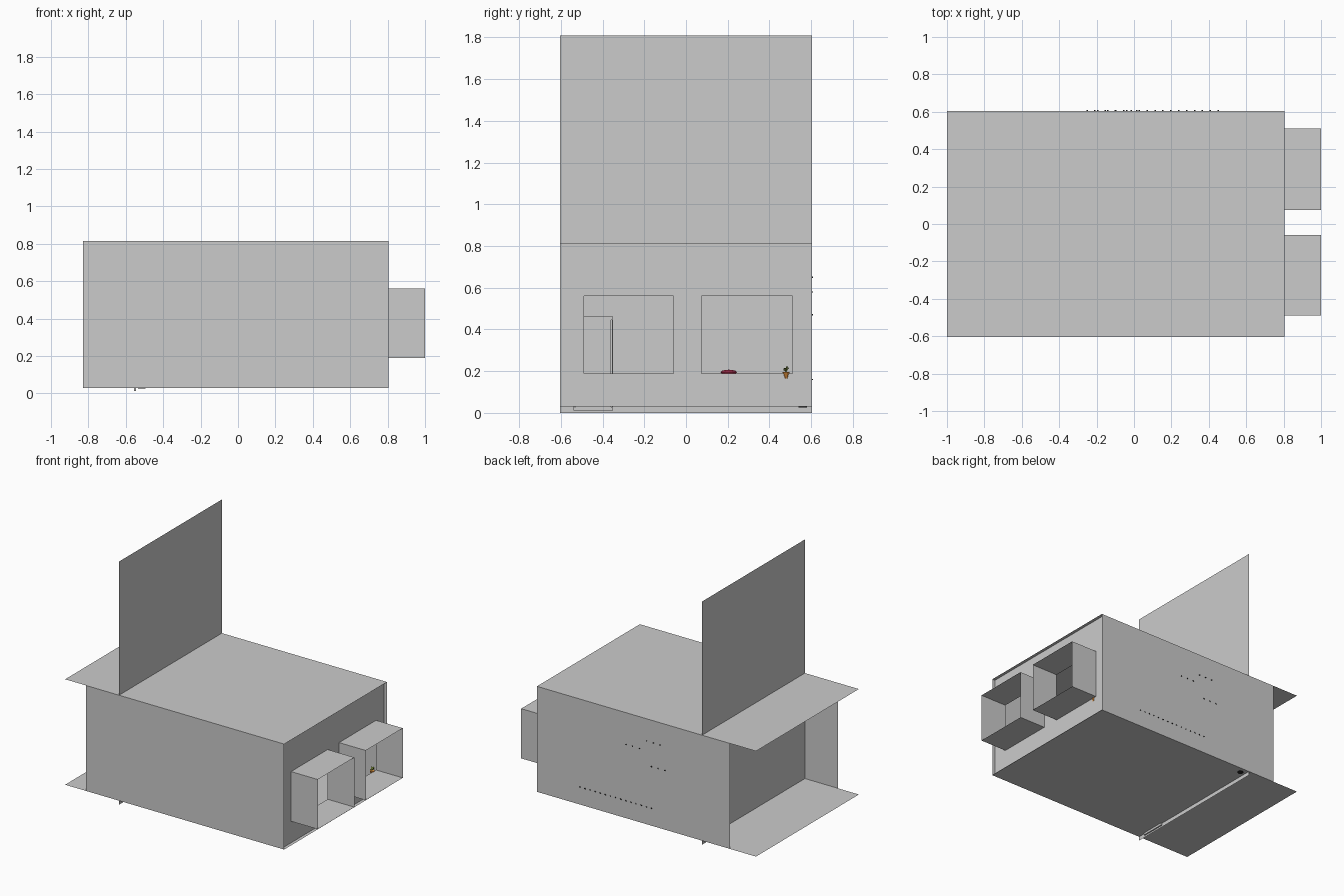
import bpy, bmesh, math, random

if "Cube" in bpy.data.objects:
    bpy.data.objects.remove(bpy.data.objects["Cube"])
random.seed(3)


def mat(name, color):
    m = bpy.data.materials.new(name)
    m.diffuse_color = (*color, 1)
    m.use_nodes = True
    m.node_tree.nodes["Principled BSDF"].inputs["Base Color"].default_value = m.diffuse_color
    return m


red, green = mat("red", (0.5, 0.03, 0.08)), mat("leaf_green", (0.3, 0.4, 0.06))
dark, orange = mat("dark", (0.02, 0.02, 0.02)), mat("orange", (0.8, 0.3, 0.05))
white = mat("white", (0.95, 0.95, 0.95))


def mesh_object(name, bm, material=None):
    me = bpy.data.meshes.new(name)
    bm.to_mesh(me)
    bm.free()
    ob = bpy.data.objects.new(name, me)
    bpy.context.collection.objects.link(ob)
    if material:
        me.materials.append(material)
    return ob


def quads(name, faces, material=None):
    bm = bmesh.new()
    for f in faces:
        bm.faces.new([bm.verts.new(p) for p in f])
    bmesh.ops.remove_doubles(bm, verts=bm.verts, dist=1e-5)
    return mesh_object(name, bm, material)


def level(x0, x1, y0, y1, z):
    return [(x0, y0, z), (x1, y0, z), (x1, y1, z), (x0, y1, z)]


def across(x, y0, y1, z0, z1):
    return [(x, y0, z0), (x, y1, z0), (x, y1, z1), (x, y0, z1)]


def along(y, x0, x1, z0, z1):
    return [(x0, y, z0), (x1, y, z0), (x1, y, z1), (x0, y, z1)]


def box(name, x0, x1, y0, y1, z0, z1, material=None):
    bm = bmesh.new()
    bmesh.ops.create_cube(bm, size=1)
    for v in bm.verts:
        v.co.x = x0 if v.co.x < 0 else x1
        v.co.y = y0 if v.co.y < 0 else y1
        v.co.z = z0 if v.co.z < 0 else z1
    return mesh_object(name, bm, material)


def cylinder(name, x, y, z0, z1, r0, r1, n=12, material=None):
    bm = bmesh.new()
    bmesh.ops.create_cone(bm, cap_ends=True, segments=n, radius1=r0, radius2=r1, depth=z1 - z0)
    bmesh.ops.translate(bm, verts=bm.verts, vec=(x, y, (z0 + z1) / 2))
    return mesh_object(name, bm, material)


W, FLOOR, CEIL = 0.605, 0.03, 0.815
XW, XE, X1 = 0.78, 0.804, 1.0
Z0, Z1 = 0.19, 0.56
bays = [(-0.49, -0.06), (0.075, 0.51)]

# Room shell of thin sheets
quads("floor", [level(-1, XE, -W, W, FLOOR)])
quads("ceiling", [level(-1, XE, -W, W, CEIL)])
quads("front_wall", [along(-W, -0.83, XE, FLOOR, CEIL)])
quads("back_wall", [along(W, -0.785, XE, FLOOR, CEIL)])
quads("tall_partition", [across(-0.556, -W, W, 0, 1.81)])

# End wall with two window openings
ys = [-W, bays[0][0], bays[0][1], bays[1][0], bays[1][1], W]
faces = []
for i in range(5):
    for j, (a, b) in enumerate(((FLOOR, Z0), (Z0, Z1), (Z1, CEIL))):
        if not (j == 1 and i in (1, 3)):
            faces.append(across(XW, ys[i], ys[i + 1], a, b))
quads("window_wall", faces)

# Open window bays
for i, (a, b) in enumerate(bays):
    quads(f"window_bay_{i + 1}", [along(a, XW, X1, Z0, Z1), along(b, XW, X1, Z0, Z1),
                                  level(XW, X1, a, b, Z0), level(XW, X1, a, b, Z1)])

# Door and lighter frame on the partition
box("door", -0.555, -0.548, -0.53, -0.36, 0.012, 0.445)
box("door_lintel", -0.555, -0.545, -0.54, -0.35, 0.445, 0.462, white)
for y in (-0.54, -0.355):
    box("door_jamb", -0.555, -0.547, y, y + 0.005, 0.012, 0.445)
box("door_sill", -0.555, -0.545, -0.54, -0.35, 0.012, 0.028, white)

# Low bench and shelves on the back wall
box("bench_top", -0.14, 0.45, 0.46, 0.604, 0.145, 0.16)
for x in (-0.13, 0.42):
    for y in (0.47, 0.575):
        box("bench_leg", x, x + 0.02, y, y + 0.02, FLOOR, 0.145)
for x, z in ((-0.25, 0.47), (-0.21, 0.65), (-0.04, 0.58)):
    box("wall_shelf", x, x + 0.11, 0.55, 0.604, z - 0.006, z + 0.006)

# Small trims poking through the back wall
for x0, x1, z in ((-0.14, 0.45, 0.16), (-0.25, -0.14, 0.47), (-0.21, -0.1, 0.65), (-0.04, 0.07, 0.58)):
    n = max(3, round((x1 - x0) / 0.04))
    for i in range(n):
        x = x0 + (x1 - x0) * i / (n - 1)
        box("wall_peg", x - 0.004, x + 0.004, 0.59, 0.609, z - 0.003, z + 0.003, dark)

# Floor pot base in the corner
cylinder("corner_pot", -0.515, 0.56, 0.025, 0.09, 0.02, 0.032, 12, dark)

# Red cushion on the bay sill level
bm = bmesh.new()
bmesh.ops.create_uvsphere(bm, u_segments=12, v_segments=6, radius=1)
for v in bm.verts:
    v.co = (0.7 + v.co.x * 0.03, 0.205 + v.co.y * 0.04, 0.195 + v.co.z * 0.012)
mesh_object("red_cushion", bm, red)

# Small flower in the corner of the second window
cylinder("flower_pot", 0.77, 0.48, 0.165, 0.195, 0.012, 0.017, 10, orange)
leaves = []
for i in range(14):
    t, l = i * 2.4, random.uniform(0.012, 0.024)
    c, s, h = math.cos(t), math.sin(t), random.uniform(0.205, 0.225)
    leaves.append([(0.77, 0.48, 0.195), (0.77 + c * l * .6 - s * .004, 0.48 + s * l * .6 + c * .004, h),
                   (0.77 + c * l, 0.48 + s * l, h - 0.004),
                   (0.77 + c * l * .6 + s * .004, 0.48 + s * l * .6 - c * .004, h)])
quads("flower_leaves", leaves, green)
